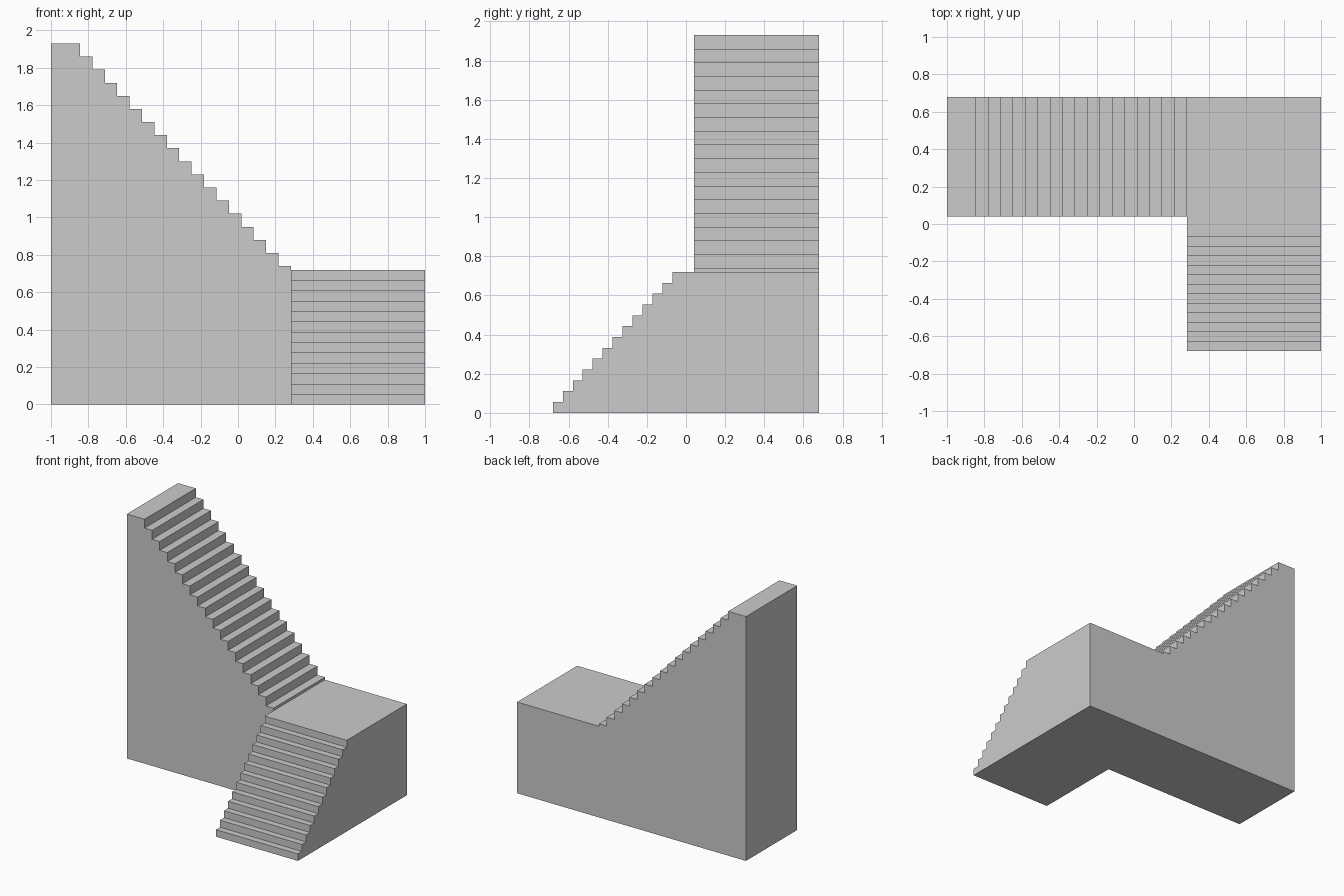
import bpy, bmesh, math
from mathutils import Vector

if "Cube" in bpy.data.objects:
    bpy.data.objects.remove(bpy.data.objects["Cube"])

X_IN, Y_IN, X_END, Y_END = 0.283, 0.04, 1.0, 0.68
LANDING_Z, TOP_Z = 0.72, 1.93


def extruded(name, profile, offset):
    """Solid made by sweeping a closed planar profile along offset."""
    bm = bmesh.new()
    face = bm.faces.new([bm.verts.new(p) for p in profile])
    swept = bmesh.ops.extrude_face_region(bm, geom=[face], use_keep_orig=True)
    moved = [g for g in swept["geom"] if isinstance(g, bmesh.types.BMVert)]
    bmesh.ops.translate(bm, verts=moved, vec=Vector(offset))
    bmesh.ops.recalc_face_normals(bm, faces=bm.faces)
    mesh = bpy.data.meshes.new(name)
    bm.to_mesh(mesh)
    bm.free()
    obj = bpy.data.objects.new(name, mesh)
    bpy.context.collection.objects.link(obj)
    return obj


# Upper flight: 18 levels falling towards the landing, which it runs under
pts = [(-1, 0), (-1, TOP_Z)]
tread, rise, count = (X_IN + 0.845) / 17, 0.07, 17
for i in range(count):
    x, z = -0.845 + i * tread, TOP_Z - i * rise
    pts += [(x, z), (x, z - rise)]
pts += [(X_IN, TOP_Z - count * rise), (X_IN, LANDING_Z), (X_END, LANDING_Z), (X_END, 0)]
stairs = extruded("staircase", [(x, Y_IN, z) for x, z in pts], (0, Y_END - Y_IN, 0))

# Lower flight: 13 levels climbing from the front to the landing
pts = [(-0.68, 0)]
tread, rise = (0.68 - 0.07) / 12, LANDING_Z / 13
for i in range(13):
    y, z = -0.68 + i * tread, (i + 1) * rise
    pts += [(y, z)] if i == 12 else [(y, z), (y + tread, z)]
pts += [(Y_END, LANDING_Z), (Y_END, 0)]
lower = extruded("lower_flight", [(X_IN, y, z) for y, z in pts], (X_END - X_IN, 0, 0))

# Join the two flights into one solid and clean up coplanar seams
union = stairs.modifiers.new("join_flights", "BOOLEAN")
union.operation, union.solver, union.object = "UNION", "EXACT", lower
bpy.context.view_layer.objects.active = stairs
bpy.ops.object.modifier_apply(modifier=union.name)
bpy.data.objects.remove(lower)

bm = bmesh.new()
bm.from_mesh(stairs.data)
bmesh.ops.remove_doubles(bm, verts=bm.verts, dist=1e-4)
bmesh.ops.dissolve_limit(bm, angle_limit=math.radians(1), verts=bm.verts, edges=bm.edges)
bm.to_mesh(stairs.data)
bm.free()
